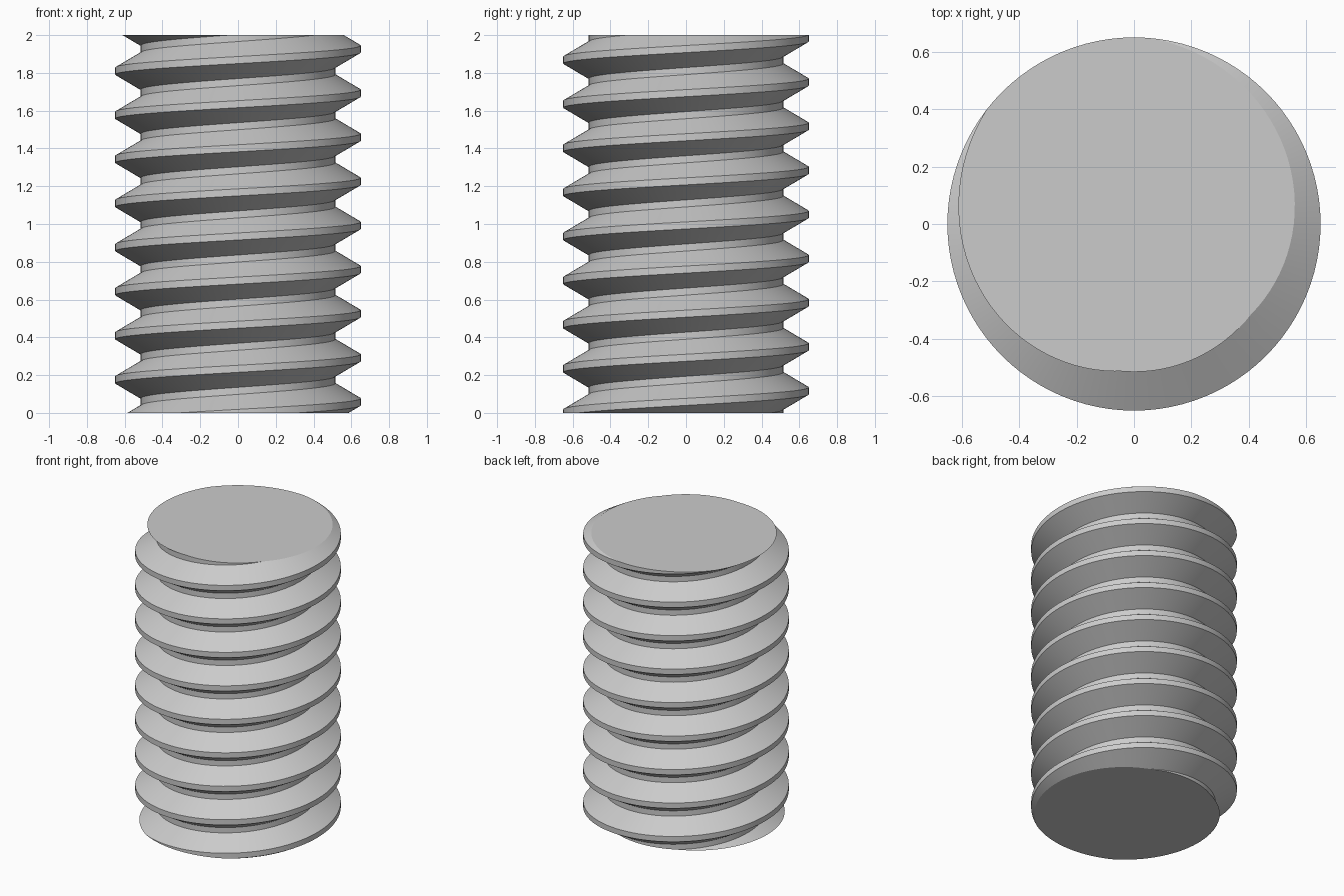
import bpy
import bmesh
import math
from mathutils import Vector

cube = bpy.data.objects.get("Cube")
if cube:
    bpy.data.objects.remove(cube, do_unlink=True)

LENGTH = 2.0
CREST_R, ROOT_R = 0.65, 0.515
PITCH = 0.2335
FLAT = 0.16 * PITCH          # height of the crest and root flats
TURNS, STEPS = 12, 96

# One colour for the whole rod
steel = bpy.data.materials.new("light_grey_metal")
steel.use_nodes = True
colour = (0.6, 0.6, 0.6, 1)
steel.diffuse_color = colour
steel.node_tree.nodes["Principled BSDF"].inputs["Base Color"].default_value = colour

# Thread profile over one pitch, starting at the lower edge of a crest
bm = bmesh.new()
start = PITCH / 4 - FLAT / 2 - 2 * PITCH
profile = [
    (CREST_R, 0),
    (CREST_R, FLAT),
    (ROOT_R, PITCH / 2),
    (ROOT_R, PITCH / 2 + FLAT),
    (CREST_R, PITCH),
]
verts = [bm.verts.new((r, 0, start + z)) for r, z in profile]
edges = [bm.edges.new(pair) for pair in zip(verts, verts[1:])]

# Sweep the profile along a right-handed helix and join the turns
bmesh.ops.spin(bm, geom=verts + edges, cent=(0, 0, 0), axis=(0, 0, 1),
               dvec=(0, 0, PITCH / STEPS), angle=TURNS * math.tau,
               steps=TURNS * STEPS, use_duplicate=False)
bmesh.ops.remove_doubles(bm, verts=bm.verts, dist=0.0001)

# Cut both ends flat and close them with caps
for height, direction in ((0, -1), (LENGTH, 1)):
    cut = bmesh.ops.bisect_plane(
        bm, geom=bm.verts[:] + bm.edges[:] + bm.faces[:], dist=0.00001,
        plane_co=Vector((0, 0, height)), plane_no=Vector((0, 0, direction)),
        clear_outer=True)
    rim = [e for e in cut["geom_cut"] if isinstance(e, bmesh.types.BMEdge)]
    bmesh.ops.edgeloop_fill(bm, edges=rim)
bmesh.ops.recalc_face_normals(bm, faces=bm.faces)

mesh = bpy.data.meshes.new("threaded_rod")
bm.to_mesh(mesh)
bm.free()
mesh.materials.append(steel)
rod = bpy.data.objects.new("threaded_rod", mesh)
bpy.context.collection.objects.link(rod)

# Smooth around the helix, sharp at the thread edges
bpy.ops.object.select_all(action="DESELECT")
rod.select_set(True)
bpy.context.view_layer.objects.active = rod
bpy.ops.object.shade_smooth_by_angle(angle=math.radians(25))
